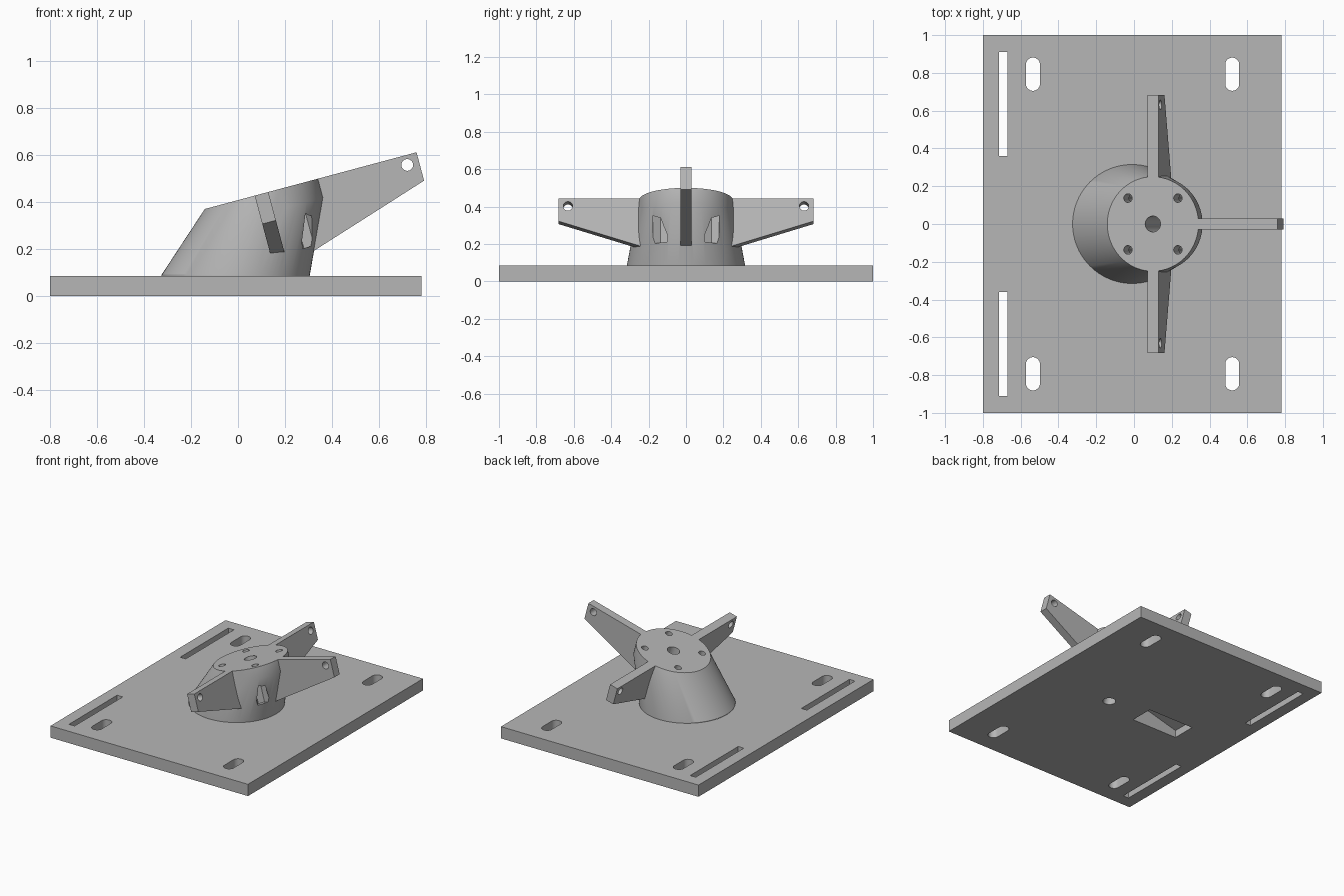
import bpy, bmesh
from math import radians, cos, sin, pi
from mathutils import Matrix, Vector

if "Cube" in bpy.data.objects:
    bpy.data.objects.remove(bpy.data.objects["Cube"])

PLATE_T = 0.085
GREY = (0.47, 0.47, 0.47, 1)

mat = bpy.data.materials.new("plain grey")
mat.use_nodes = True
mat.diffuse_color = GREY
mat.node_tree.nodes["Principled BSDF"].inputs["Base Color"].default_value = GREY

move = Matrix.Translation
UPRIGHT = Matrix.Rotation(pi / 2, 4, "X")       # stands an XY profile up in XZ
TILT = move((0.10, 0, 0.435)) @ Matrix.Rotation(radians(-15), 4, "Y")


def finish(name, bm):
    bmesh.ops.recalc_face_normals(bm, faces=bm.faces)
    mesh = bpy.data.meshes.new(name)
    bm.to_mesh(mesh)
    bm.free()
    mesh.materials.append(mat)
    ob = bpy.data.objects.new(name, mesh)
    bpy.context.collection.objects.link(ob)
    return ob


def ring(r, n=64, turn=0.0):
    return [(r * cos(turn + 2 * pi * i / n), r * sin(turn + 2 * pi * i / n)) for i in range(n)]


def prism(name, outline, depth, place):
    """Outline in XY, extruded evenly both ways along Z."""
    bm = bmesh.new()
    low = [bm.verts.new(place @ Vector((x, y, -depth / 2))) for x, y in outline]
    top = [bm.verts.new(place @ Vector((x, y, depth / 2))) for x, y in outline]
    bm.faces.new(low)
    bm.faces.new(top)
    for i in range(len(low)):
        j = (i + 1) % len(low)
        bm.faces.new((low[i], low[j], top[j], top[i]))
    return finish(name, bm)


def combine(ob, other, operation):
    mod = ob.modifiers.new(operation.lower(), "BOOLEAN")
    mod.operation = operation
    mod.solver = "EXACT"
    mod.object = other
    bpy.context.view_layer.update()
    result = bpy.data.meshes.new_from_object(
        ob.evaluated_get(bpy.context.evaluated_depsgraph_get()))
    ob.modifiers.clear()
    ob.data = result


def cut(cutter, *targets):
    for ob in targets:
        combine(ob, cutter, "DIFFERENCE")
    bpy.data.objects.remove(cutter)


def rect(x0, x1, y0, y1):
    return [(x0, y0), (x1, y0), (x1, y1), (x0, y1)]


# Base plate
plate = prism("base_plate", rect(-0.80, 0.78, -1, 1), PLATE_T, move((0, 0, PLATE_T / 2)))

# Rounded mounting slots and long strap slots
for side in (1, -1):
    for x in (-0.535, 0.52):
        slot = [(x + px, side * 0.793 + py + (0.051 if py > 0 else -0.051))
                for px, py in ring(0.037, 32, pi / 32)]
        cut(prism("slot_cutter", slot, 1, Matrix()), plate)
    strap = rect(-0.715, -0.67, side * 0.36, side * 0.91)
    cut(prism("strap_cutter", strap, 1, Matrix()), plate)

# Hub: skin from a flat round foot to a short tilted disc
bm = bmesh.new()
for z in (PLATE_T, PLATE_T + 0.006):
    for x, y in ring(0.315, 96):
        bm.verts.new((x - 0.01, y, z))
for z in (0, -0.083):
    for x, y in ring(0.25, 96):
        bm.verts.new(TILT @ Vector((x, y, z)))
bmesh.ops.convex_hull(bm, input=bm.verts)
bmesh.ops.dissolve_limit(bm, angle_limit=0.002, verts=bm.verts, edges=bm.edges)
hub = finish("tilted_hub", bm)

# Three tapered arms, each with a cross hole near the tip
ARM = [(0.15, 0), (0.683, 0), (0.683, -0.125), (0.15, -0.293)]
for angle in (0, 90, -90):
    place = TILT @ Matrix.Rotation(radians(angle), 4, "Z") @ UPRIGHT
    arm = prism("arm", ARM, 0.06, place)
    cut(prism("arm_hole_cutter", ring(0.025, 32), 0.2, place @ move((0.631, -0.042, 0))), arm)
    combine(hub, arm, "UNION")
    bpy.data.objects.remove(arm)

# Centre bore through hub and plate
cut(prism("bore_cutter", ring(0.042, 48), 1.4, TILT), hub, plate)

# Screw holes opening into hexagonal nut pockets
for u in (-0.137, 0.137):
    for v in (-0.137, 0.137):
        cut(prism("screw_cutter", ring(0.023, 32), 0.4, TILT @ move((u, v, 0))), hub)
        cut(prism("nut_cutter", ring(0.045, 6), 0.16, TILT @ move((u, v, -0.19))), hub)

# Sloped cable recess in the underside
RECESS = [(-0.435, -0.1), (-0.065, -0.1), (-0.065, 0.152), (-0.435, 0.053)]
cut(prism("recess_cutter", RECESS, 0.172, UPRIGHT), plate, hub)

# Smooth the round walls, keep real edges sharp
bpy.ops.object.select_all(action="DESELECT")
for ob in (plate, hub):
    ob.select_set(True)
bpy.context.view_layer.objects.active = hub
bpy.ops.object.shade_smooth_by_angle(angle=radians(25))
